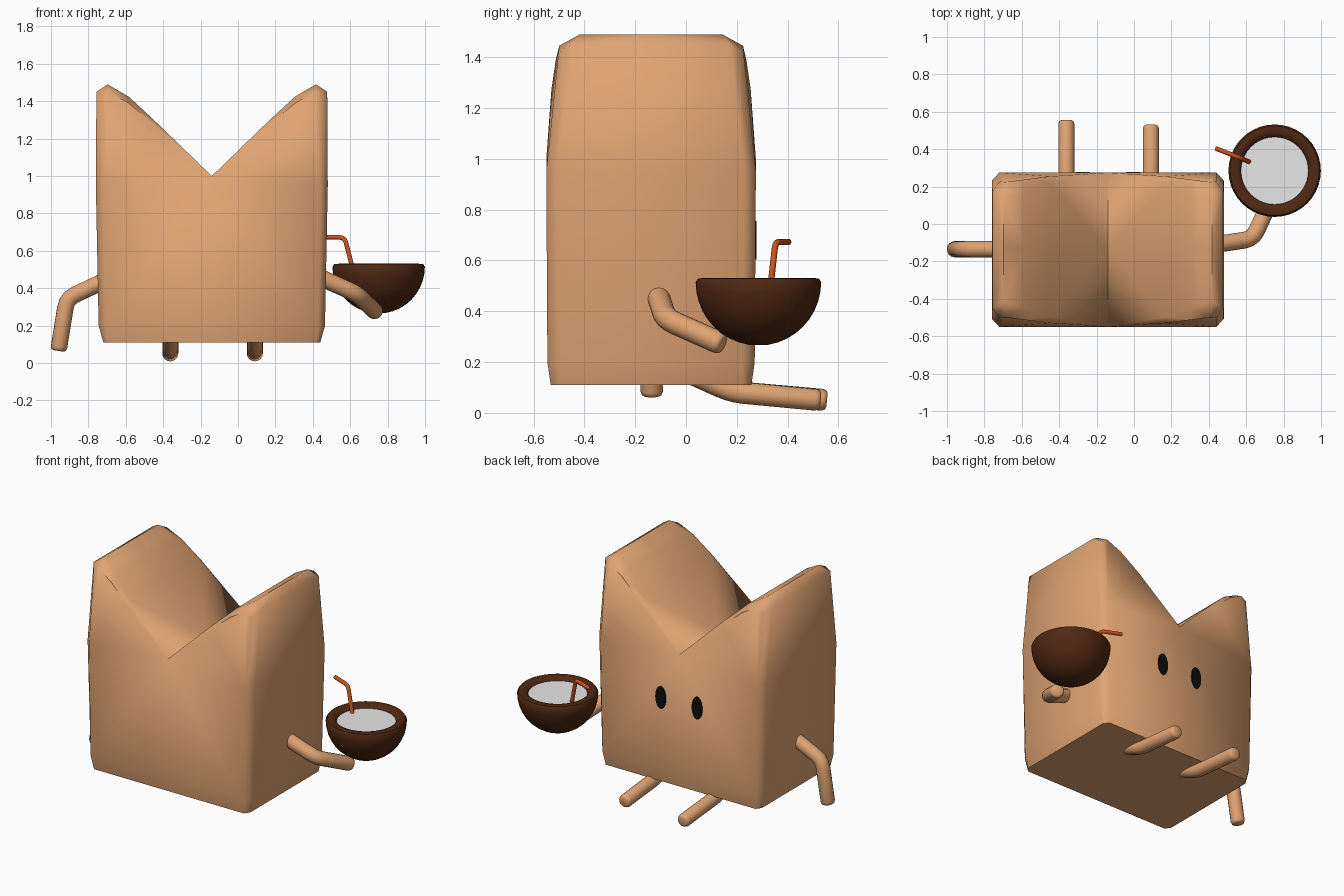
import bpy, bmesh, math
from mathutils import Vector

if "Cube" in bpy.data.objects:
    bpy.data.objects.remove(bpy.data.objects["Cube"])


def material(name, r, g, b):
    m = bpy.data.materials.new(name)
    m.diffuse_color = (r, g, b, 1)
    m.use_nodes = True
    m.node_tree.nodes["Principled BSDF"].inputs["Base Color"].default_value = m.diffuse_color
    return m


TAN = material("tan", 0.75, 0.37, 0.17)
BROWN = material("dark brown", 0.08, 0.021, 0.006)
MILK = material("pale grey", 0.8, 0.8, 0.8)
ORANGE = material("burnt orange", 0.62, 0.085, 0.012)
BLACK = material("black", 0.004, 0.004, 0.004)


def finish(bm, name, mats, angle=60):
    me = bpy.data.meshes.new(name)
    bm.to_mesh(me)
    bm.free()
    ob = bpy.data.objects.new(name, me)
    bpy.context.collection.objects.link(ob)
    for m in mats:
        me.materials.append(m)
    bpy.ops.object.select_all(action='DESELECT')
    ob.select_set(True)
    bpy.context.view_layer.objects.active = ob
    bpy.ops.object.shade_smooth_by_angle(angle=math.radians(angle))
    return ob


def tube(name, pts, r, mat, soft=0.05, sides=16):
    """Round tube along a bent path, with softened bend and tips."""
    pts = [Vector(p) for p in pts]
    path = [pts[0]]
    for a, b, c in zip(pts, pts[1:], pts[2:]):
        p, q = b + (a - b).normalized() * soft, b + (c - b).normalized() * soft
        for i in range(4):
            t = i / 3
            path.append(p * (1 - t) ** 2 + b * 2 * t * (1 - t) + q * t * t)
    d = (pts[-1] - pts[-2]).normalized()
    tip = pts[-1]
    path += [tip - d * r * 0.45, tip - d * r * 0.12, tip]
    radii = [r] * (len(path) - 2) + [r * 0.88, r * 0.62]
    bm = bmesh.new()
    rings, u = [], None
    for i, p in enumerate(path):
        t = (path[min(i + 1, len(path) - 1)] - path[max(i - 1, 0)]).normalized()
        u = t.orthogonal() if u is None else u - t * u.dot(t)
        u.normalize()
        v = t.cross(u)
        rings.append([bm.verts.new(p + (u * math.cos(k * math.tau / sides)
                                        + v * math.sin(k * math.tau / sides)) * radii[i])
                      for k in range(sides)])
    for a, b in zip(rings, rings[1:]):
        for k in range(sides):
            n = (k + 1) % sides
            bm.faces.new((a[k], a[n], b[n], b[k]))
    bm.faces.new(rings[0])
    bm.faces.new(rings[-1])
    bmesh.ops.recalc_face_normals(bm, faces=bm.faces)
    return finish(bm, name, [mat])


# Body: quarter profile mirrored in x and y; outer ring, then inset face ring
CX, CY = -0.14, -0.1375
outer = [(0, 1.0, .4125), (.31, 1.30, .36), (.445, 1.425, .31), (.557, 1.49, .28),
         (.617, 1.45, .31), (.62, .95, .37), (.605, .2, .36), (.58, .11, .36), (0, .11, .395)]
inner = [(0, 1.0, .4125), (.31, 1.275, .392), (.445, 1.39, .375), (.545, 1.445, .362),
         (.58, 1.42, .364), (.58, .95, .4125), (.57, .2, .408), (.555, .11, .395), (0, .11, .395)]
bm = bmesh.new()
for sx in (-1, 1):
    for sy in (-1, 1):
        def put(x, z, y):
            return bm.verts.new((CX + sx * x, CY + sy * y, z))
        mid = [put(x, z, 0) for x, z, y in outer]
        out = [put(*p) for p in outer]
        inn = [put(*p) for p in inner]
        low = put(0, .2, .408)
        for a, b in ((mid, out), (out, inn)):
            for k in range(8):
                bm.faces.new((a[k], a[k + 1], b[k + 1], b[k]))
        bm.faces.new(inn[:6])
        bm.faces.new((inn[0], inn[5], inn[6], low))
        bm.faces.new((low, inn[6], inn[7], inn[8]))
bmesh.ops.remove_doubles(bm, verts=bm.verts, dist=0.0005)
bmesh.ops.recalc_face_normals(bm, faces=bm.faces)
finish(bm, "body", [TAN])

# Eyes: thin oval plates on the +y face
for side, s in (("left", -1), ("right", 1)):
    bm = bmesh.new()
    bmesh.ops.create_circle(bm, cap_ends=True, segments=24, radius=1)
    ext = bmesh.ops.extrude_face_region(bm, geom=list(bm.faces))
    bmesh.ops.translate(bm, vec=(0, 0, 1),
                        verts=[e for e in ext["geom"] if isinstance(e, bmesh.types.BMVert)])
    for v in bm.verts:
        x, y, z = v.co
        v.co = (CX + s * 0.135 + x * 0.039, 0.270 + z * 0.008, 0.68 + y * 0.076)
    bmesh.ops.recalc_face_normals(bm, faces=bm.faces)
    finish(bm, side + "_eye", [BLACK], 30)

# Arms and legs
tube("holding_arm", [(.40, -.115, .475), (.635, -.08, .37), (.74, .145, .27)], .045, TAN)
tube("hanging_arm", [(-.68, -.135, .455), (-.915, -.135, .345), (-.96, -.135, .065)], .044, TAN)
for name, x, end in (("left_leg", -.362, .555), ("right_leg", .09, .53)):
    tube(name, [(x, .02, .155), (x, .18, .083), (x, end, .05)], .043, TAN)

# Drink bowl: half round shell with rounded rim, filled by a pale disc
BX, BY, SEG = .752, .285, 40
prof = [(.247 * math.sin(i * math.pi / 20), .515 - .25 * math.cos(i * math.pi / 20))
        for i in range(1, 11)]
prof += [(.238, .529), (.215, .531), (.19, .526), (.18, .508)]
bm = bmesh.new()
rings = [[bm.verts.new((BX + r * math.cos(k * math.tau / SEG),
                        BY + r * math.sin(k * math.tau / SEG), z)) for k in range(SEG)]
         for r, z in prof]
for a, b in zip(rings, rings[1:]):
    for k in range(SEG):
        n = (k + 1) % SEG
        bm.faces.new((a[k], a[n], b[n], b[k]))
bm.faces.new(rings[0])
bm.faces.new(rings[-1]).material_index = 1
bmesh.ops.recalc_face_normals(bm, faces=bm.faces)
finish(bm, "drink_bowl", [BROWN, MILK], 50)

# Bent straw
tube("straw", [(.617, .332, .49), (.57, .352, .672), (.435, .405, .673)], .0125, ORANGE, .03, 12)
